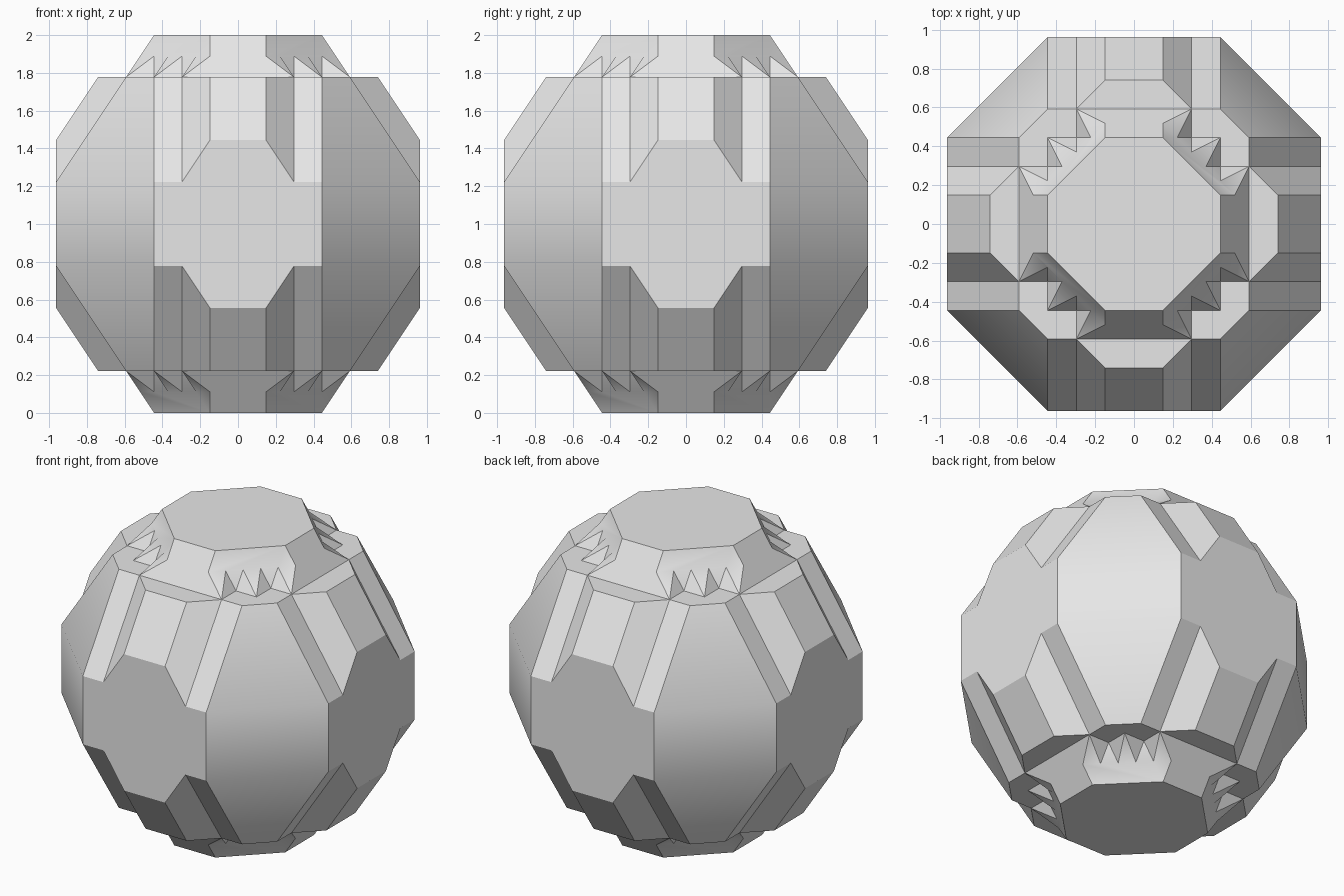
import bpy
import bmesh
import math
from mathutils import Matrix, Vector

cube = bpy.data.objects.get("Cube")
if cube:
    bpy.data.objects.remove(cube, do_unlink=True)

# grid unit and the named levels above the middle, in units
U = 2 / 13.5
BAND, SILL, SHELF, TOOTH, TOP = 1.5, 3, 5.25, 6, 6.75
OUT = -6.5   # front plane

bm = bmesh.new()


def panel(points, mirror_x=False, mirror_z=True):
    """Add a panel on all four sides, optionally flipped in x and z."""
    for sx in ((1, -1) if mirror_x else (1,)):
        for sz in ((1, -1) if mirror_z else (1,)):
            for turn in range(4):
                spin = Matrix.Rotation(turn * math.pi / 2, 3, 'Z')
                verts = [bm.verts.new(spin @ Vector((x * sx, y, z * sz)) * U)
                         for x, y, z in points]
                bm.faces.new(verts)


def level(z, *points):
    return [(x, y, z) for x, y in points]


# flat side face, notched at its corners
upper = [(3, BAND), (2, BAND), (1, SILL), (-1, SILL), (-2, BAND), (-3, BAND)]
outline = upper + [(-x, -z) for x, z in upper]
panel([(x, OUT, z) for x, z in outline], mirror_z=False)

# upright and sloping diagonal panels
low = level(BAND, (3, OUT), (-OUT, -3))
panel(low + level(-BAND, (-OUT, -3), (3, OUT)), mirror_z=False)
panel(low + level(SHELF, (4, -3), (3, -4)))

# raised centre ramp, its slanted cheeks and the lower ramps beside it
panel(level(SILL, (-1, OUT), (1, OUT)) + level(SHELF, (1, -5), (-1, -5)))
panel([(1, OUT, SILL), (2, OUT, BAND), (2, -4, SHELF), (1, -5, SHELF)], True)
panel(level(BAND, (2, OUT), (3, OUT)) + level(SHELF, (3, -4), (2, -4)), True)

# flat ledges: one over each ramp, one stepped at each diagonal
panel(level(SHELF, (-1, -5), (1, -5), (2, -4), (-2, -4)))
panel(level(SHELF, (2, -4), (3, -4), (4, -3), (4, -2), (3, -2), (3, -3), (2, -3)))

# cap: straight slopes and diagonal slopes
panel(level(TOP, (-1, -3), (1, -3)) + [(1, -3.5, TOOTH)]
      + level(SHELF, (2, -4), (-2, -4)) + [(-1, -3.5, TOOTH)])
zigzag = [(3.5 - i / 2, -1 - i / 2) for i in range(6)]
panel(level(TOP, (1, -3), (3, -1)) + level(TOOTH, *zigzag))

# triangular teeth between cap and ledge
panel(level(SHELF, (2, -4), (2, -3)) + level(TOOTH, (1.5, -3)), True)
panel(level(SHELF, (2, -3), (3, -3)) + level(TOOTH, (2, -2.5)), True)
panel(level(SHELF, (2, -4)) + level(TOOTH, (1, -3.5), (1.5, -3)), True)
panel(level(SHELF, (2, -3)) + level(TOOTH, (1.5, -3), (2, -2.5)), True)
panel(level(SHELF, (3, -3)) + level(TOOTH, (2, -2.5), (2.5, -2)))

# flat octagon lids at top and bottom
lid = [(1, -3), (3, -1), (3, 1), (1, 3), (-1, 3), (-3, 1), (-3, -1), (-1, -3)]
for z in (TOP, -TOP):
    bm.faces.new([bm.verts.new(Vector(p) * U) for p in level(z, *lid)])

# weld into one closed shell standing on the floor
bmesh.ops.remove_doubles(bm, verts=bm.verts, dist=0.001)
bmesh.ops.recalc_face_normals(bm, faces=bm.faces)
bmesh.ops.translate(bm, verts=bm.verts, vec=(0, 0, 1))
mesh = bpy.data.meshes.new("faceted_ball")
bm.to_mesh(mesh)
bm.free()
ball = bpy.data.objects.new("faceted_ball", mesh)
bpy.context.collection.objects.link(ball)

# plain grey material
grey = bpy.data.materials.new("light_grey")
grey.use_nodes = True
colour = (0.8, 0.8, 0.8, 1)
grey.diffuse_color = colour
grey.node_tree.nodes["Principled BSDF"].inputs["Base Color"].default_value = colour
mesh.materials.append(grey)

# smooth shading that keeps the hard edges
bpy.ops.object.select_all(action='DESELECT')
ball.select_set(True)
bpy.context.view_layer.objects.active = ball
bpy.ops.object.shade_smooth_by_angle(angle=math.radians(30))
